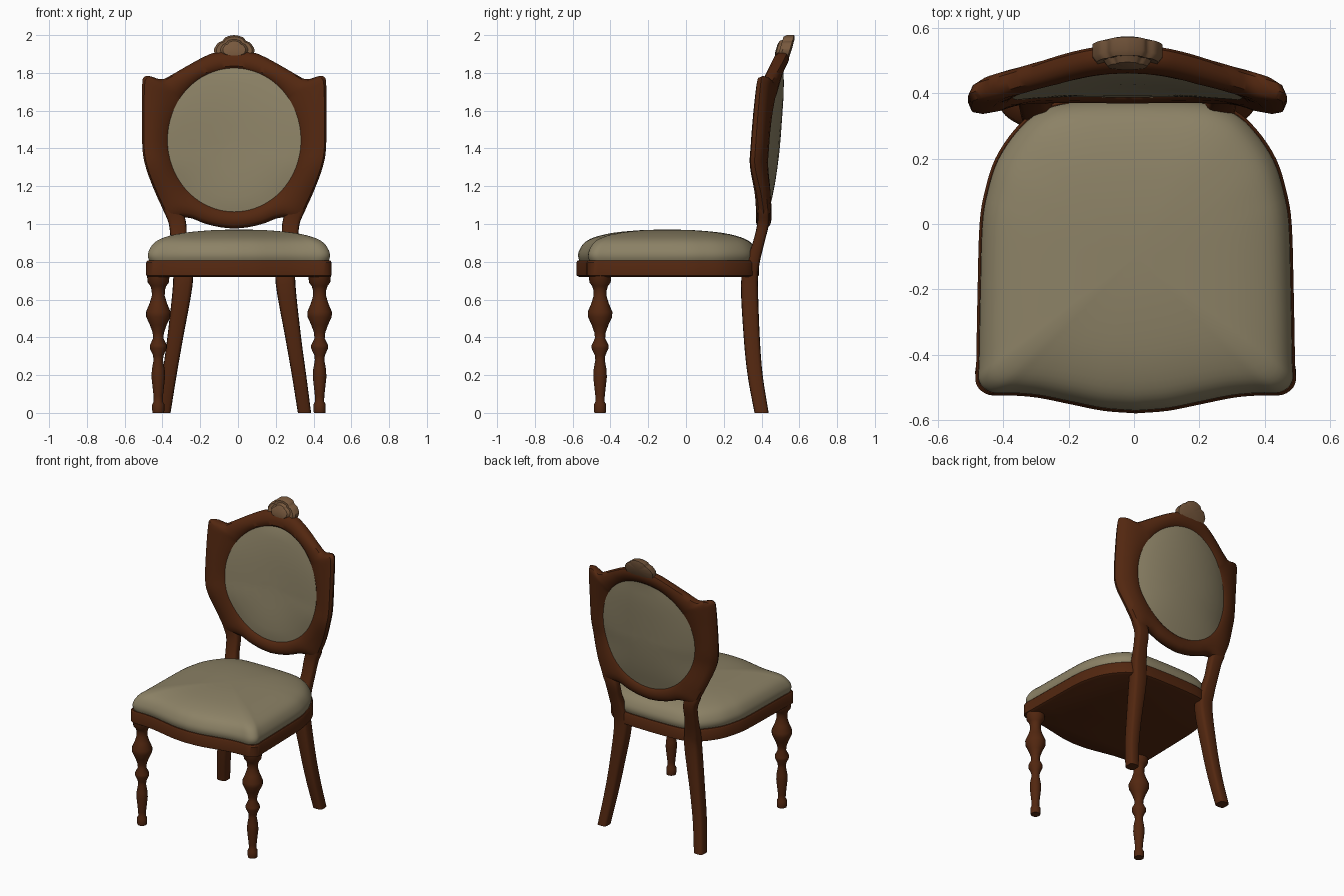
import bpy, bmesh, math
from mathutils import Vector

if "Cube" in bpy.data.objects:
    bpy.data.objects.remove(bpy.data.objects["Cube"])


def material(name, rgb):
    m = bpy.data.materials.new(name)
    m.diffuse_color = (*rgb, 1)
    m.use_nodes = True
    m.node_tree.nodes["Principled BSDF"].inputs["Base Color"].default_value = m.diffuse_color
    return m


WOOD = material("dark_wood", (0.085, 0.020, 0.005))
FABRIC = material("olive_fabric", (0.262, 0.222, 0.132))
CARVED = material("carved_light_wood", (0.185, 0.098, 0.047))
BACK_X = -0.02   # centre line of the backrest
SEAT_X = 0.005   # centre line of the seat


def loft(name, rings, mat, wrap=False, angle=40):
    """Skin a row of equal closed rings; wrap joins the last to the first."""
    bm = bmesh.new()
    rows = [[bm.verts.new(p) for p in ring] for ring in rings]
    n = len(rows[0])
    for a, b in zip(rows, rows[1:] + (rows[:1] if wrap else [])):
        for i in range(n):
            j = (i + 1) % n
            bm.faces.new((a[i], a[j], b[j], b[i]))
    if not wrap:
        bm.faces.new(rows[0])
        bm.faces.new(rows[-1])
    bmesh.ops.remove_doubles(bm, verts=bm.verts, dist=1e-5)
    bmesh.ops.recalc_face_normals(bm, faces=bm.faces)
    mesh = bpy.data.meshes.new(name)
    bm.to_mesh(mesh)
    bm.free()
    mesh.materials.append(mat)
    ob = bpy.data.objects.new(name, mesh)
    bpy.context.collection.objects.link(ob)
    bpy.ops.object.select_all(action='DESELECT')
    ob.select_set(True)
    bpy.context.view_layer.objects.active = ob
    bpy.ops.object.shade_smooth_by_angle(angle=math.radians(angle))
    return ob


def spline(points, steps=4):
    """Smooth curve through the points."""
    p = [Vector(q) for q in points]
    p = [2 * p[0] - p[1]] + p + [2 * p[-1] - p[-2]]
    out = []
    for a, b, c, d in zip(p, p[1:], p[2:], p[3:]):
        for k in range(steps):
            t = k / steps
            out.append(0.5 * (2 * b + (c - a) * t + (2 * a - 5 * b + 4 * c - d) * t * t
                              + (3 * b - a - 3 * c + d) * t ** 3))
    return out + [p[-2]]


def mirrored(half):
    """Close a half outline that starts and ends on the centre line."""
    return half + [Vector((-q.x, q.y)) for q in reversed(half[1:-1])]


def interp(table, z):
    for (z0, v0), (z1, v1) in zip(table, table[1:]):
        if z <= z1:
            return v0 + (v1 - v0) * max(0, (z - z0) / (z1 - z0))
    return table[-1][1]


# Seat rail and domed cushion share one outline
seat = mirrored(spline([(0, -.58), (.1, -.572), (.2, -.552), (.3, -.532), (.38, -.525),
                        (.45, -.523), (.488, -.49), (.488, -.42), (.484, -.2), (.478, 0),
                        (.462, .1), (.43, .2), (.37, .29), (.30, .35), (.2, .38), (0, .387)]))


def seat_ring(s, z):
    return [(SEAT_X + q.x * s, -.1 + (q.y + .1) * s, z) for q in seat]


loft("seat_rail", [seat_ring(s, z) for s, z in
                   [(.97, .72), (1, .728), (1, .797), (.985, .807)]], WOOD)
cushion = spline([(.965, .80), (.982, .83), (.968, .862), (.91, .902), (.8, .93),
                  (.6, .953), (.3, .967), (0, .971)], 3)
loft("seat_cushion", [seat_ring(max(q.x, 0), q.y) for q in cushion], FABRIC)

# Turned front legs
turning = [(.03, 0), (.032, .012), (.032, .045), (.024, .06), (.025, .09), (.036, .19),
           (.034, .23), (.025, .28), (.028, .305), (.045, .342), (.045, .358), (.027, .395),
           (.03, .425), (.044, .465), (.064, .508), (.065, .535), (.046, .58), (.034, .62),
           (.035, .65), (.042, .672), (.056, .69), (.060, .73)]
for side, label in ((-1, "left"), (1, "right")):
    loft("front_leg_" + label,
         [[(SEAT_X + side * .427 + r * math.cos(a), -.455 + r * math.sin(a), z)
           for a in (math.tau * k / 20 for k in range(20))] for r, z in turning], WOOD)

# Back legs sweep up into the backrest posts: x, y, z, width, depth
path = spline([Vector(v) for v in [
    (.372, .40, 0, .07, .075), (.343, .366, .2, .076, .08), (.312, .348, .4, .084, .085),
    (.272, .336, .68, .104, .09), (.278, .352, .79, .10, .075), (.292, .384, .9, .087, .062),
    (.300, .408, 1.0, .092, .062), (.322, .409, 1.07, .10, .06), (.345, .398, 1.16, .08, .05)]])
section = []
for k in range(16):
    c, s = math.cos(math.tau * k / 16), math.sin(math.tau * k / 16)
    section.append((math.copysign(abs(c) ** .55, c) / 2, math.copysign(abs(s) ** .55, s) / 2))
for side, label in ((-1, "left"), (1, "right")):
    loft("back_leg_" + label,
         [[(BACK_X + side * (p[0] + u * p[3]), p[1] + v * p[4], p[2]) for u, v in section]
          for p in path], WOOD)

# Backrest lies on a curved surface: leaning back, wings coming forward
LEAN = [(.95, .408), (1.1, .417), (1.2, .430), (1.4, .455), (1.6, .470), (1.8, .488), (1.92, .518)]
OVAL_Z, OVAL_RX, OVAL_RZ = 1.445, .353, .38


def back_point(u, z, offset):
    t = min(1, max(0, (z - 1.0) / .35))
    drop = .085 * (u / .48) ** 2 * t * t * (3 - 2 * t)
    return (BACK_X + u, interp(LEAN, z) - drop + offset, z)


shield = mirrored(spline([(0, .975), (.08, .984), (.16, 1.004), (.22, 1.028), (.27, 1.035),
                          (.35, 1.035), (.388, 1.1), (.432, 1.2), (.468, 1.3), (.486, 1.4),
                          (.488, 1.6), (.487, 1.74), (.478, 1.777), (.45, 1.783), (.40, 1.768),
                          (.37, 1.769), (.335, 1.787), (.24, 1.842), (.16, 1.885), (.1, 1.908),
                          (0, 1.92)]))
oval = []
for q in shield:
    a = math.atan2((q.y - OVAL_Z) / OVAL_RZ, q.x / OVAL_RX)
    oval.append(Vector((OVAL_RX * math.cos(a), OVAL_Z + OVAL_RZ * math.sin(a))))

# Shield frame: rounded moulding between the oval and the outer outline
moulding = [(0, -.024), (.12, -.036), (.45, -.043), (.75, -.038), (.93, -.025), (1, 0),
            (.93, .024), (.75, .036), (.45, .040), (.12, .034), (0, .024)]
frame = []
for s, d in moulding:
    ring = [i.lerp(o, s) for i, o in zip(oval, shield)]
    frame.append([back_point(q.x, q.y, d) for q in ring])
loft("back_frame", frame, WOOD, wrap=True)

# Oval upholstered pad, bulging on both faces
pad = []
levels = [0, .2, .4, .6, .8, .92, 1.005]
for sign in (-1, 1):
    for r in (levels if sign < 0 else levels[::-1]):
        pad.append([back_point(r * OVAL_RX * math.cos(a), OVAL_Z + r * OVAL_RZ * math.sin(a),
                               sign * (.024 + .018 * max(0, 1 - r ** 4)))
                    for a in (math.tau * k / 64 for k in range(64))])
loft("back_pad", pad, FABRIC)

# Carved shell crest on top of the frame
shell = mirrored(spline([(0, -.07), (.06, -.062), (.095, -.045), (.107, -.01), (.098, .012),
                         (.084, .03), (.062, .04), (.05, .056), (.025, .066), (0, .07)]))
layers = [(0, .032), (.7, .030), (1, .022), (1, -.016), (.88, -.032), (.68, -.028),
          (.56, -.046), (.3, -.052), (0, -.052)]
loft("crest_shell", [[(BACK_X + q.x * s, .53 + .3 * q.y * s + d, 1.93 + q.y * s) for q in shell]
                     for s, d in layers], CARVED, angle=35)
